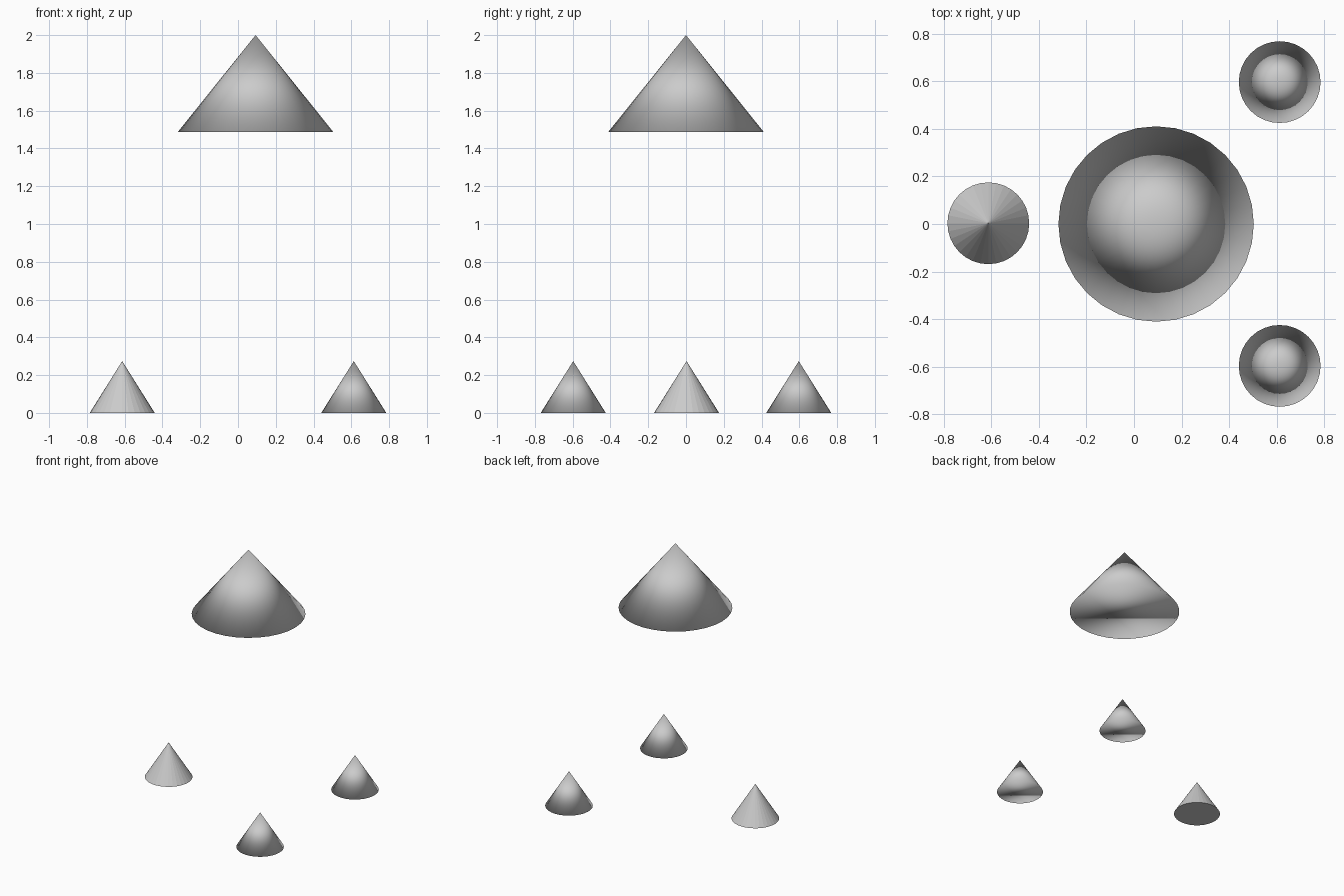
import bpy

if "Cube" in bpy.data.objects:
    bpy.data.objects.remove(bpy.data.objects["Cube"])


def cone(name, x, y, base_z, radius, height, smooth):
    """Capped 32-sided cone standing on base_z."""
    bpy.ops.mesh.primitive_cone_add(
        vertices=32, radius1=radius, radius2=0, depth=height,
        end_fill_type='NGON', location=(x, y, base_z + height / 2))
    obj = bpy.context.object
    obj.name = name
    for poly in obj.data.polygons:
        poly.use_smooth = smooth
    return obj


# Large floating cone, smooth over the rim as well
cone("top_cone", 0.093, 0, 1.488, 0.411, 0.512, True)

# Two smooth cones on the right, front and back
for side, y in (("front", -0.597), ("back", 0.597)):
    cone(f"{side}_base_cone", 0.613, y, 0, 0.172, 0.274, True)

# Single flat-faced cone on the left
cone("left_base_cone", -0.613, 0.003, 0, 0.172, 0.274, False)
